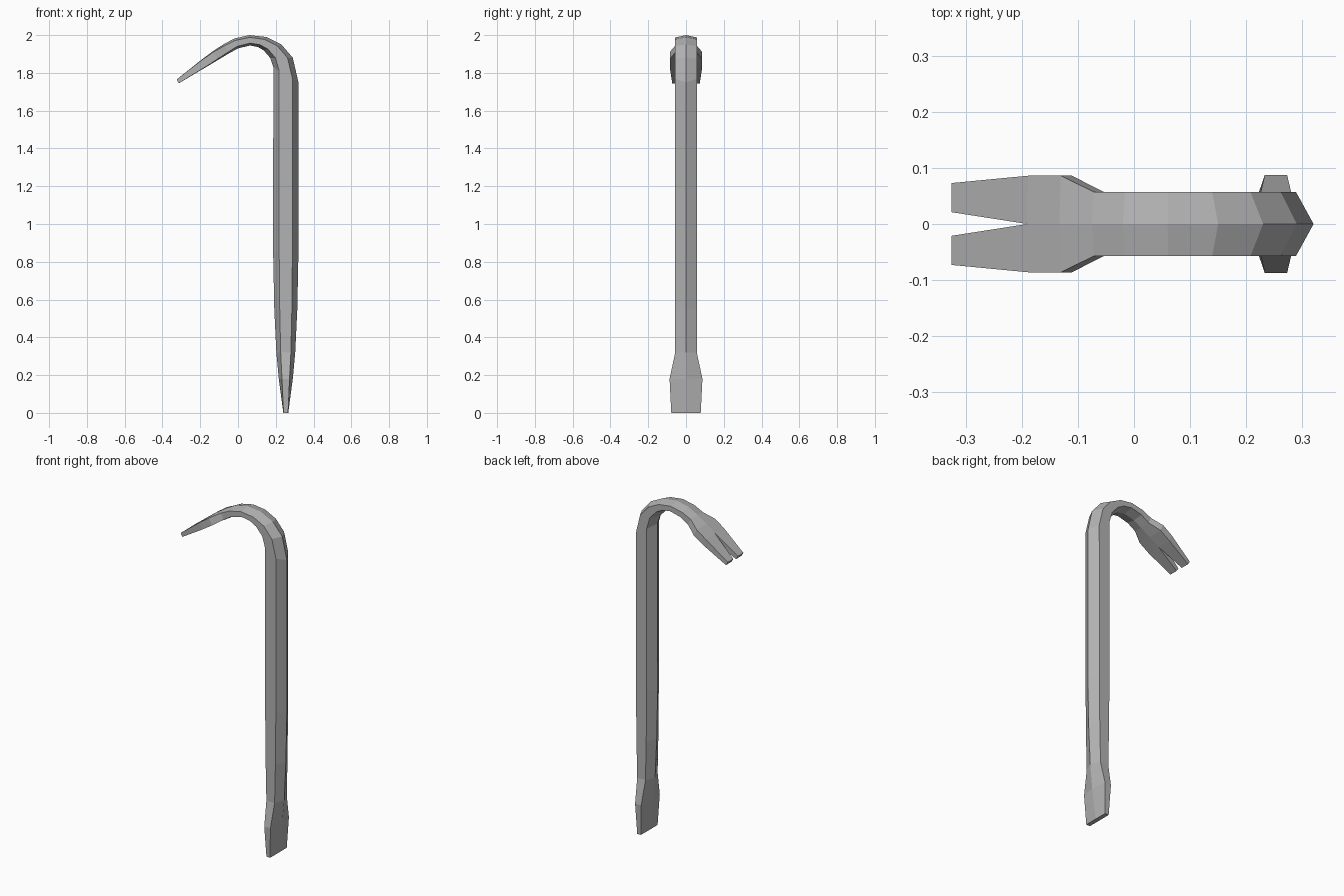
import bpy
import bmesh
from mathutils import Vector

cube = bpy.data.objects.get("Cube")
if cube:
    bpy.data.objects.remove(cube)

# Painted steel
steel = bpy.data.materials.new("grey steel")
steel.use_nodes = True
GREY = (0.45, 0.45, 0.45, 1)
steel.diffuse_color = GREY
steel.node_tree.nodes["Principled BSDF"].inputs["Base Color"].default_value = GREY

AXIS = 0.253   # x of the shaft centre
HALF = 0.057   # half width of the bar


def shaft_ring(z, ridge, flat, width):
    """Level ring: ridge half depth, flat side half depth, half width."""
    return ((AXIS + ridge, z), (AXIS - ridge, z), flat / ridge, width)


# Rings as (outer ridge, inner ridge, flat fraction, half width)
rings = [
    # chisel blade and tapering shaft
    shaft_ring(0.0, 0.013, 0.012, 0.078),
    shaft_ring(0.18, 0.037, 0.020, 0.087),
    shaft_ring(0.32, 0.050, 0.027, HALF),
    shaft_ring(0.55, 0.061, 0.032, HALF),
    shaft_ring(0.85, 0.067, 0.035, HALF),
    # bend
    ((0.32, 1.75), (0.187, 1.83), 0.53, HALF),
    ((0.29, 1.88), (0.17, 1.88), 0.53, HALF),
    ((0.23, 1.95), (0.135, 1.92), 0.53, HALF),
    ((0.15, 1.99), (0.105, 1.937), 0.53, HALF),
    ((0.06, 2.0), (0.065, 1.945), 0.55, HALF),
    ((-0.02, 1.982), (0.0, 1.93), 0.6, HALF),
    # flared claw, notch root and prong tip
    ((-0.075, 1.952), (-0.05, 1.902), 0.7, HALF),
    ((-0.133, 1.915), (-0.108, 1.867), 0.8, 0.086),
    ((-0.19, 1.872), (-0.172, 1.829), 0.9, 0.086),
    ((-0.325, 1.765), (-0.313, 1.745), 1.0, 0.073),
]
NOTCH = 0.021  # half gap between the prong tips

# Half of the bar on the +y side: four points per ring
bm = bmesh.new()
loops = []
for i, (outer, inner, fraction, width) in enumerate(rings):
    o = Vector((outer[0], 0, outer[1]))
    n = Vector((inner[0], 0, inner[1]))
    mid, reach = (o + n) / 2, (o - n) / 2 * fraction
    side = Vector((0, width, 0))
    gap = Vector((0, NOTCH if i == len(rings) - 1 else 0, 0))
    points = (o + gap, mid + reach + side, mid - reach + side, n + gap)
    loops.append([bm.verts.new(p) for p in points])

for a, b in zip(loops, loops[1:]):
    # only the last span is closed, making the notch wall
    count = 4 if b is loops[-1] else 3
    for k in range(count):
        m = (k + 1) % 4
        bm.faces.new((a[k], a[m], b[m], b[k]))
bm.faces.new(loops[0])
bm.faces.new(loops[-1])

# Mirror to the -y side and weld along the centre plane
bmesh.ops.mirror(bm, geom=bm.verts[:] + bm.edges[:] + bm.faces[:],
                 axis="Y", merge_dist=0.0005)
bmesh.ops.remove_doubles(bm, verts=bm.verts[:], dist=0.0005)
bmesh.ops.recalc_face_normals(bm, faces=bm.faces[:])

mesh = bpy.data.meshes.new("pry_bar")
bm.to_mesh(mesh)
bm.free()
mesh.materials.append(steel)
pry_bar = bpy.data.objects.new("pry_bar", mesh)
bpy.context.collection.objects.link(pry_bar)
